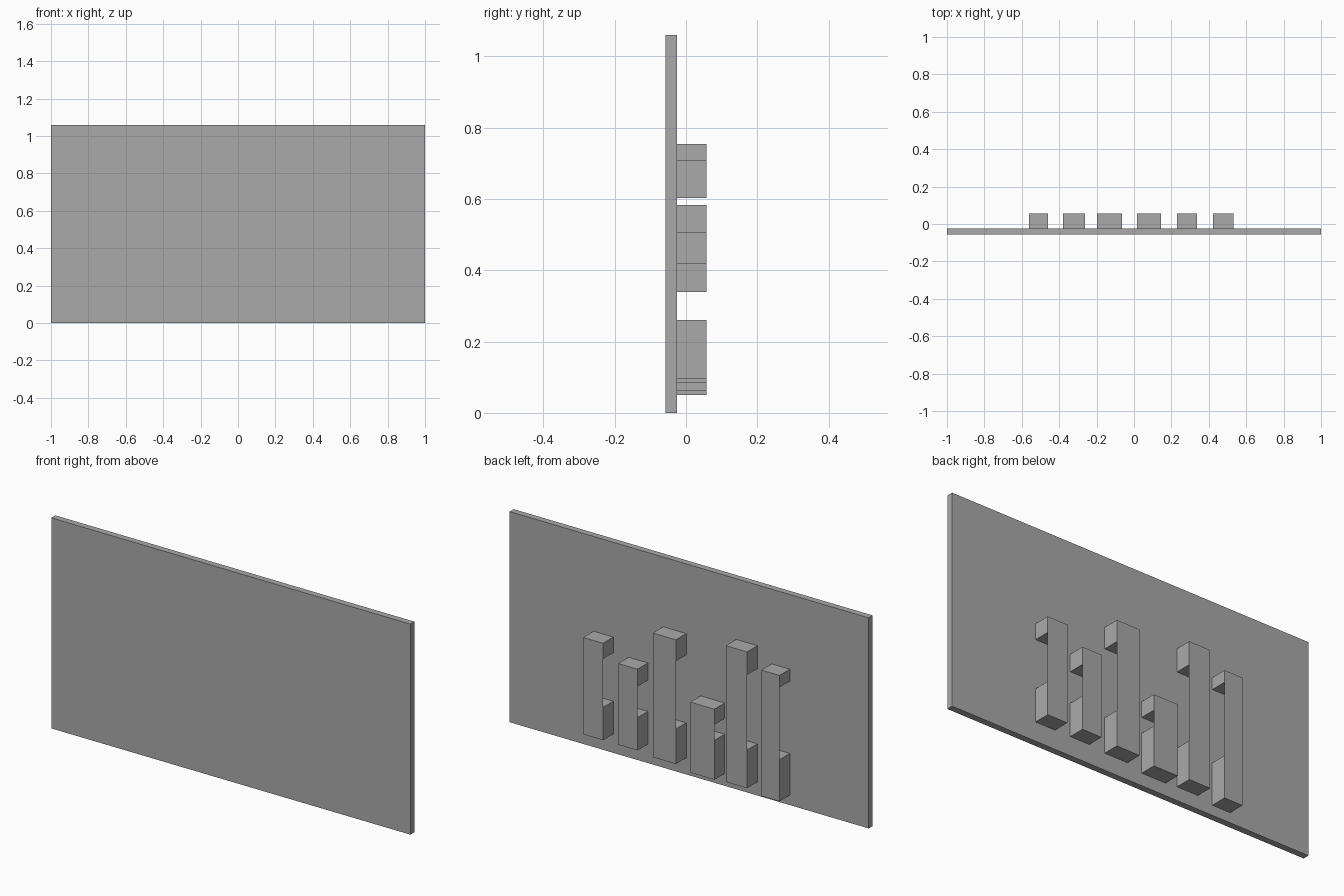
import bpy
import bmesh

cube = bpy.data.objects.get("Cube")
if cube:
    bpy.data.objects.remove(cube, do_unlink=True)

GREY = (0.4, 0.4, 0.4, 1.0)
grey = bpy.data.materials.new("plain_grey")
grey.use_nodes = True
grey.diffuse_color = GREY
grey.node_tree.nodes["Principled BSDF"].inputs["Base Color"].default_value = GREY

PANEL_FRONT, PANEL_BACK, BAR_BACK = -0.057, -0.025, 0.057
SLOT_BOTTOM = 0.26


def add_box(bm, x0, x1, y0, y1, z0, z1):
    verts = bmesh.ops.create_cube(bm, size=1)["verts"]
    for v in verts:
        v.co.x = x1 if v.co.x > 0 else x0
        v.co.y = y1 if v.co.y > 0 else y0
        v.co.z = z1 if v.co.z > 0 else z0


def finish(bm, name):
    mesh = bpy.data.meshes.new(name)
    bm.to_mesh(mesh)
    bm.free()
    mesh.materials.append(grey)
    obj = bpy.data.objects.new(name, mesh)
    bpy.context.collection.objects.link(obj)


# Upright panel
bm = bmesh.new()
add_box(bm, -1, 1, PANEL_FRONT, PANEL_BACK, 0, 1.06)
finish(bm, "panel")

# Slotted bars: x min, x max, bottom, underside of upper block, top
bars = [
    (0.422, 0.532, 0.095, 0.504, 0.583),
    (0.23, 0.337, 0.095, 0.417, 0.504),
    (0.016, 0.144, 0.084, 0.602, 0.709),
    (-0.198, -0.064, 0.062, 0.339, 0.417),
    (-0.38, -0.262, 0.068, 0.638, 0.754),
    (-0.561, -0.46, 0.05, 0.624, 0.684),
]
for i, (x0, x1, bottom, slot_top, top) in enumerate(bars, 1):
    bm = bmesh.new()
    # Lower and upper blocks
    add_box(bm, x0, x1, PANEL_BACK, BAR_BACK, bottom, SLOT_BOTTOM)
    add_box(bm, x0, x1, PANEL_BACK, BAR_BACK, slot_top, top)
    # Thin sheet joining the blocks across the slot
    corners = [(x1, SLOT_BOTTOM), (x0, SLOT_BOTTOM), (x0, slot_top), (x1, slot_top)]
    bm.faces.new([bm.verts.new((x, BAR_BACK, z)) for x, z in corners])
    bmesh.ops.remove_doubles(bm, verts=bm.verts[:], dist=0.0001)
    finish(bm, f"slotted_bar_{i}")
